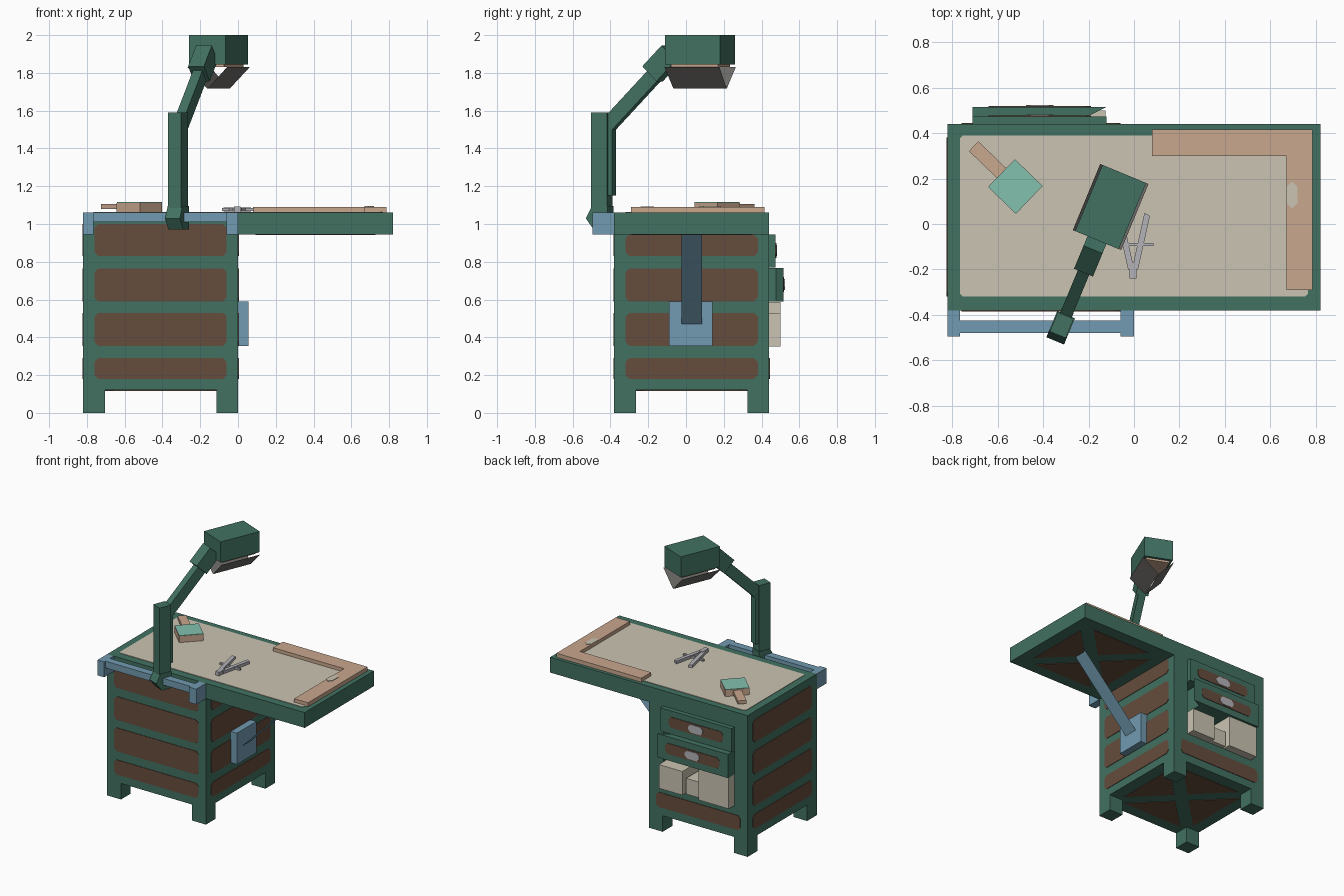
import bpy, bmesh, math
from mathutils import Matrix, Vector

if "Cube" in bpy.data.objects:
    bpy.data.objects.remove(bpy.data.objects["Cube"])


def material(name, rgb):
    m = bpy.data.materials.new(name)
    m.diffuse_color = (*rgb, 1)
    m.use_nodes = True
    m.node_tree.nodes["Principled BSDF"].inputs["Base Color"].default_value = m.diffuse_color
    return m


GREEN = material("painted green", (0.054, 0.165, 0.122))
BROWN = material("bare brown wood", (0.133, 0.073, 0.047))
CREAM = material("cream paper", (0.591, 0.552, 0.445))
BLUE = material("blue metal", (0.165, 0.328, 0.440))
PEACH = material("light wood", (0.584, 0.392, 0.270))
TEAL = material("teal glass", (0.223, 0.533, 0.429))
SILVER = material("silver metal", (0.456, 0.456, 0.485))
DARK = material("dark shade metal", (0.156, 0.150, 0.141))


def finish(name, bm, mat, matrix=None):
    if matrix is not None:
        bm.transform(matrix)
    mesh = bpy.data.meshes.new(name)
    bm.to_mesh(mesh)
    bm.free()
    mesh.materials.append(mat)
    ob = bpy.data.objects.new(name, mesh)
    bpy.context.collection.objects.link(ob)
    return ob


def prism(name, pts, axis, lo, hi, mat, matrix=None):
    """Extrude a 2D outline along an axis: x -> (y,z), y -> (x,z), z -> (x,y)."""
    put = {"x": lambda a, b, t: (t, a, b),
           "y": lambda a, b, t: (a, t, b),
           "z": lambda a, b, t: (a, b, t)}[axis]
    bm = bmesh.new()
    low = [bm.verts.new(put(a, b, lo)) for a, b in pts]
    high = [bm.verts.new(put(a, b, hi)) for a, b in pts]
    bm.faces.new(low)
    bm.faces.new(high)
    for i in range(len(pts)):
        j = (i + 1) % len(pts)
        bm.faces.new((low[i], low[j], high[j], high[i]))
    bmesh.ops.recalc_face_normals(bm, faces=bm.faces)
    return finish(name, bm, mat, matrix)


def rect(a0, a1, b0, b1, c=0.0):
    if not c:
        return [(a0, b0), (a1, b0), (a1, b1), (a0, b1)]
    return [(a0 + c, b0), (a1 - c, b0), (a1, b0 + c), (a1, b1 - c),
            (a1 - c, b1), (a0 + c, b1), (a0, b1 - c), (a0, b0 + c)]


def box(name, x0, x1, y0, y1, z0, z1, mat, matrix=None):
    return prism(name, rect(x0, x1, y0, y1), "z", z0, z1, mat, matrix)


def sheet(name, corners, mat, matrix=None):
    bm = bmesh.new()
    bm.faces.new([bm.verts.new(c) for c in corners])
    return finish(name, bm, mat, matrix)


T = 0.004  # thickness of painted panels

# cabinet: solid base, walls open to the back, and feet
box("cabinet_base", -0.82, 0, -0.38, 0.44, 0.12, 0.35, GREEN)
prism("cabinet_walls", [(-0.82, -0.38), (0, -0.38), (0, 0.44), (-0.12, 0.44), (-0.12, -0.30),
                        (-0.71, -0.30), (-0.71, 0.44), (-0.82, 0.44)], "z", 0.35, 0.945, GREEN)
for x in (-0.82, -0.115):
    for y in (-0.38, 0.325):
        box("cabinet_foot", x, x + 0.115, y, y + 0.115, 0, 0.12, GREEN)

# brown wood strips on the cabinet sides
for z0, z1 in ((0.18, 0.29), (0.355, 0.53), (0.59, 0.765), (0.83, 1.0)):
    prism("front_strip", rect(-0.76, -0.06, z0, z1, 0.02), "y", -0.38 - T, -0.38, BROWN)
    prism("left_strip", rect(-0.32, 0.38, z0, z1, 0.02), "x", -0.82 - T, -0.82, BROWN)
    prism("right_strip", rect(-0.32, 0.38, z0, min(z1, 0.944), 0.02), "x", 0, T, BROWN)
prism("back_strip", rect(-0.76, -0.06, 0.18, 0.29, 0.02), "y", 0.44, 0.44 + T, BROWN)

# table top with its cream work surface
box("table_top", -0.82, 0.82, -0.38, 0.44, 0.945, 1.06, GREEN)
prism("work_surface", rect(-0.765, 0.765, -0.32, 0.39, 0.012), "z", 1.06, 1.06 + T, CREAM)


def cross_braced(name, x0, x1, y0, y1, z):
    """Four brown triangles that leave a green X on an underside."""
    c = Vector(((x0 + x1) / 2, (y0 + y1) / 2))
    q = [Vector(p) for p in rect(x0, x1, y0, y1)]
    for i in range(4):
        tri = [c, q[i], q[(i + 1) % 4]]
        mid = sum(tri, Vector((0, 0))) / 3
        prism(name, [tuple(mid + (p - mid) * 0.72) for p in tri], "z", z - T, z, BROWN)


cross_braced("underside_panel", 0.06, 0.76, -0.32, 0.38, 0.945)
cross_braced("cabinet_bottom_panel", -0.76, -0.06, -0.32, 0.38, 0.12)

# back drawers, the lower one pulled further out
box("upper_drawer", -0.71, -0.12, -0.1, 0.474, 0.77, 0.945, GREEN)
prism("lower_drawer", [(-0.71, -0.1), (-0.2, -0.1), (-0.2, 0.476), (-0.12, 0.515), (-0.71, 0.515)],
      "z", 0.59, 0.768, GREEN)
for y, z in ((0.474, 0.86), (0.515, 0.68)):
    prism("drawer_strip", rect(-0.64, -0.19, z - 0.04, z + 0.04, 0.02), "y", y, y + T, BROWN)
    prism("drawer_handle", rect(-0.475, -0.355, z - 0.03, z + 0.03, 0.02), "y", y, y + 2 * T, SILVER)

# storage boxes on the open shelf
for x0, x1, y1, z1 in ((-0.32, -0.125, 0.50, 0.53), (-0.445, -0.33, 0.47, 0.47),
                       (-0.705, -0.455, 0.50, 0.588)):
    box("storage_box", x0, x1, 0.1, y1, 0.352, z1, CREAM)

# blue front rail
box("rail_bar", -0.765, -0.06, -0.48, -0.425, 1.01, 1.06, BLUE)
for x in (-0.82, -0.06):
    box("rail_arm", x, x + (0.055 if x < -0.5 else 0.06), -0.495, -0.38, 0.945, 1.06, BLUE)

# blue table support
box("support_bracket", 0, 0.055, -0.09, 0.14, 0.355, 0.59, BLUE)
sheet("support_strut", [(0.05, -0.025, 0.465), (0.05, 0.085, 0.465),
                        (0.52, 0.085, 0.945), (0.52, -0.025, 0.945)], BLUE)

# lamp, built facing +y and swung round its post
L = Matrix.Translation((-0.318, -0.445, 0)) @ Matrix.Rotation(math.radians(-22.5), 4, "Z")
prism("lamp_clamp", [(-0.075, 1.03), (-0.04, 1.095), (0.05, 1.095), (0.05, 0.97), (-0.03, 0.97)],
      "x", -0.042, 0.042, GREEN, L)
box("lamp_post", -0.038, 0.038, -0.046, 0.046, 1.07, 1.59, GREEN, L)
box("lamp_post_slide", -0.028, 0.028, 0.046, 0.07, 1.15, 1.52, GREEN, L)
prism("lamp_arm", [(0, 1.54), (0.05, 1.59), (0.34, 1.88), (0.40, 1.83), (0.055, 1.485), (0, 1.485)],
      "x", -0.027, 0.027, GREEN, L)
prism("lamp_arm_sleeve", [(0.25, 1.835), (0.36, 1.945), (0.44, 1.865), (0.33, 1.755)],
      "x", -0.045, 0.045, GREEN, L)
box("lamp_head", -0.104, 0.104, 0.405, 0.72, 1.845, 2.0, GREEN, L)
box("lamp_panel", -0.085, 0.085, 0.43, 0.70, 1.83, 1.845, PEACH, L)
for s in (-1, 1):
    sheet("lamp_flap", [(s * 0.115, 0.405, 1.832), (s * 0.115, 0.72, 1.832),
                        (s * 0.002, 0.715, 1.718), (s * 0.002, 0.41, 1.718)], DARK, L)

# wooden L square with a pale notch
prism("l_square", [(0.08, 0.30), (0.67, 0.30), (0.67, -0.29), (0.785, -0.29),
                   (0.785, 0.415), (0.08, 0.415)], "z", 1.06, 1.09, PEACH)
prism("l_square_notch", rect(0.67, 0.72, 0.07, 0.185, 0.022), "z", 1.09, 1.09 + T, CREAM)

# magnifier with teal glass
M = Matrix.Translation((-0.522, 0.165, 0)) @ Matrix.Rotation(math.radians(46), 4, "Z")
box("magnifier_frame", -0.085, 0.085, -0.085, 0.085, 1.062, 1.112, PEACH, M)
box("magnifier_glass", -0.084, 0.084, -0.084, 0.084, 1.112, 1.112 + T, TEAL, M)
box("magnifier_handle", -0.03, 0.03, 0.085, 0.255, 1.08, 1.105, PEACH, M)

# silver dividers
box("divider_pivot", -0.02, 0.012, -0.24, -0.17, 1.064, 1.092, SILVER)
for s in (-1, 1):
    prism("divider_leg", [(-0.004 + s * dx, y) for dx, y in
                          ((-0.005, -0.2), (0.022, -0.2), (0.074, 0.035), (0.05, 0.05))],
          "z", 1.066, 1.088, SILVER)
box("divider_rod", -0.085, 0.085, -0.097, -0.083, 1.07, 1.084, SILVER)
